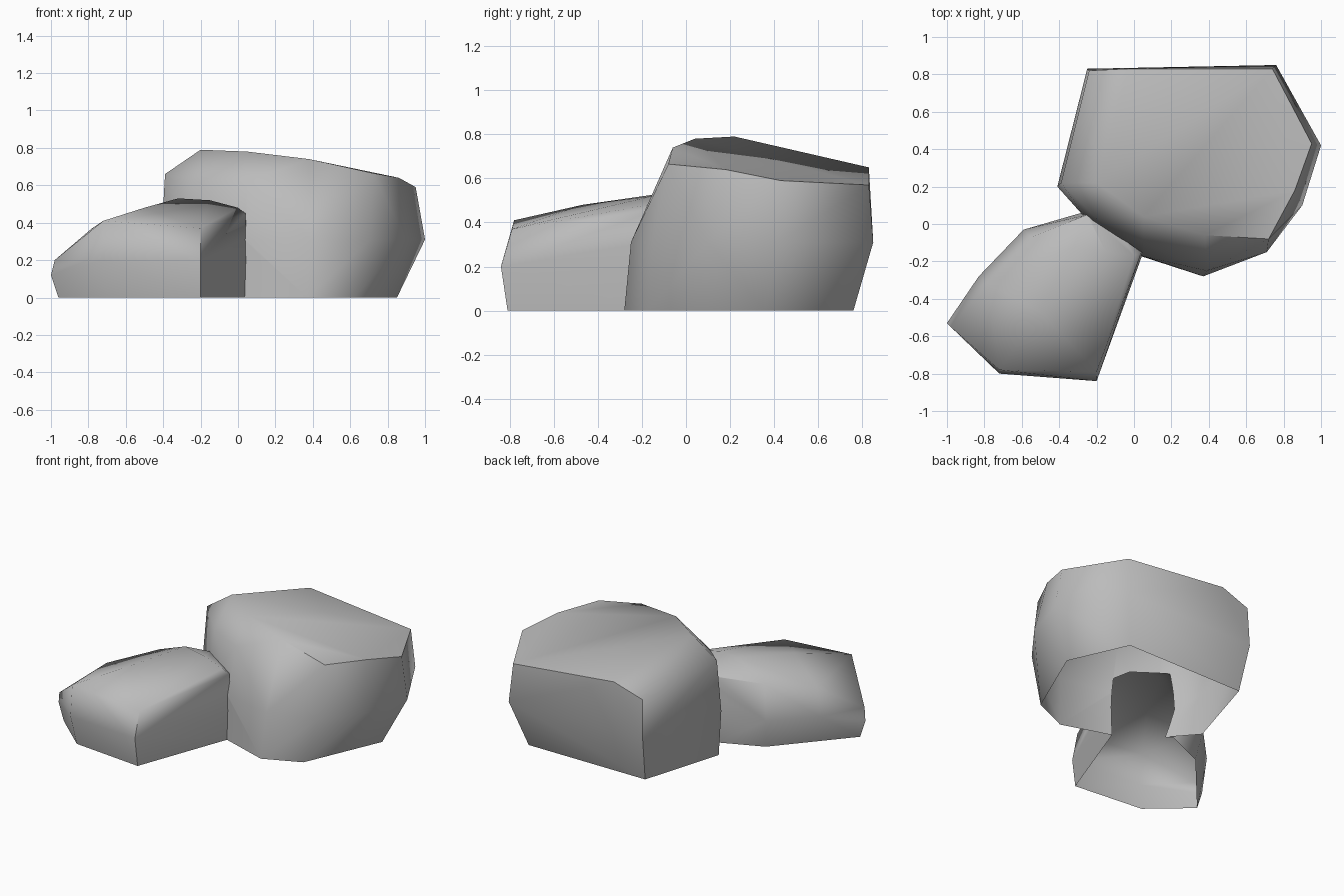
import bpy
import bmesh
import math
from mathutils import Vector

cube = bpy.data.objects.get("Cube")
if cube:
    bpy.data.objects.remove(cube, do_unlink=True)

# Single stone colour
stone = bpy.data.materials.new("stone_grey")
stone.use_nodes = True
GREY = (0.5, 0.5, 0.5, 1.0)
stone.diffuse_color = GREY
stone.node_tree.nodes["Principled BSDF"].inputs["Base Color"].default_value = GREY


def boulder(name, *rings):
    """Closed convex boulder wrapped around rings of corner points."""
    bm = bmesh.new()
    for ring in rings:
        for p in ring:
            bm.verts.new(Vector(p))
    hull = bmesh.ops.convex_hull(bm, input=bm.verts)
    loose = set(hull["geom_interior"]) | set(hull["geom_unused"])
    bmesh.ops.delete(bm, geom=[v for v in loose if isinstance(v, bmesh.types.BMVert)],
                     context="VERTS")
    bmesh.ops.recalc_face_normals(bm, faces=bm.faces)
    mesh = bpy.data.meshes.new(name)
    bm.to_mesh(mesh)
    bm.free()
    mesh.materials.append(stone)
    obj = bpy.data.objects.new(name, mesh)
    bpy.context.collection.objects.link(obj)
    return obj


def at(z, *points):
    return [(x, y, z) for x, y in points]


# Large boulder: foot, belly, shoulder and crown
large = boulder(
    "boulders",
    at(0, (.85, .36), (.62, -.17), (.37, -.28), (0, -.16), (-.2, -.02),
       (-.39, .2), (-.22, .76), (.67, .76)),
    at(.31, (1, .42), (.9, .1), (.71, -.15), (.39, -.25), (.04, -.17),
       (-.24, .01), (-.41, .2), (-.25, .83), (.76, .85)),
    [(.74, .83, .57), (.95, .43, .59), (.86, .18, .64), (.72, -.08, .665),
     (.05, -.1, .62), (-.2, .03, .62), (-.39, .22, .66), (-.24, .82, .58)],
    [(.38, -.06, .74), (.05, .04, .78), (-.2, .22, .79), (-.03, .83, .65)],
)

# Small boulder, its back buried in the large one
small = boulder(
    "small_boulder",
    at(0, (-.7, -.76), (-.96, -.53), (-.77, -.35), (-.56, -.07), (-.28, .05),
       (.04, -.16), (-.2, -.81)),
    at(.2, (-.72, -.8), (-.98, -.55), (-.83, -.28), (-.59, -.03), (-.28, .06),
       (.05, -.15), (-.2, -.84)),
    [(-1, -.53, .12), (-.72, -.78, .41), (-.2, -.79, .37), (.04, -.15, .45),
     (-.78, -.32, .37), (-.55, -.07, .43)],
    [(-.5, -.47, .48), (-.32, -.12, .53), (-.15, -.15, .52), (0, -.17, .48),
     (-.25, .05, .45)],
)

# Merge the two into one shell
union = large.modifiers.new("Union", "BOOLEAN")
union.operation = "UNION"
union.solver = "EXACT"
union.object = small
bpy.context.view_layer.objects.active = large
large.select_set(True)
bpy.ops.object.modifier_apply(modifier=union.name)
bpy.data.objects.remove(small, do_unlink=True)

# Open underside
bm = bmesh.new()
bm.from_mesh(large.data)
base = [f for f in bm.faces if all(v.co.z < 0.001 for v in f.verts)]
bmesh.ops.delete(bm, geom=base, context="FACES")
bm.to_mesh(large.data)
bm.free()

# Soft, worn shading
bpy.ops.object.shade_smooth_by_angle(angle=math.radians(62))
